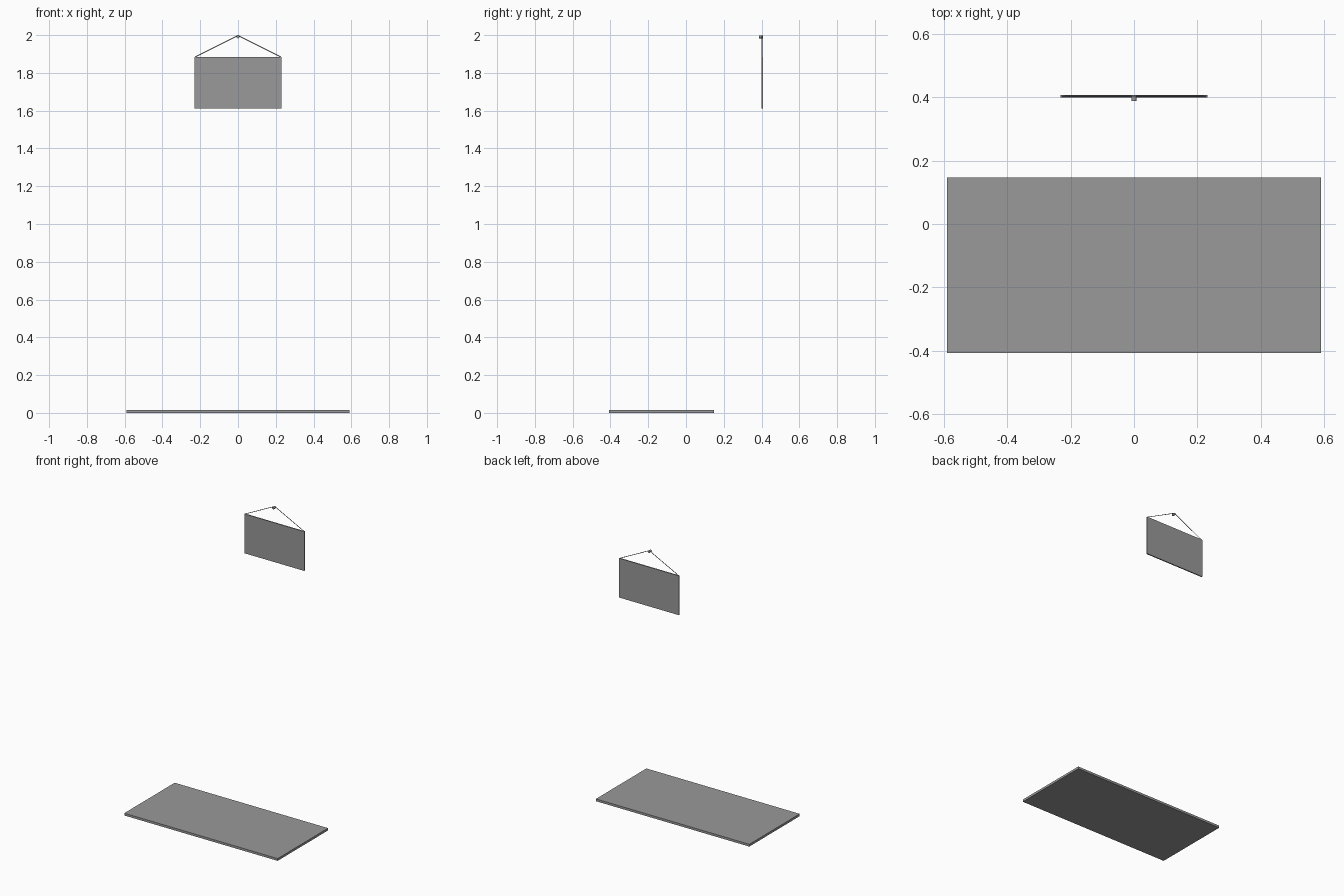
import bpy
import math
from mathutils import Vector

cube = bpy.data.objects.get("Cube")
if cube:
    bpy.data.objects.remove(cube, do_unlink=True)

GREY = (0.32, 0.32, 0.32, 1)
grey = bpy.data.materials.new("plain grey")
grey.use_nodes = True
grey.diffuse_color = GREY
grey.node_tree.nodes["Principled BSDF"].inputs["Base Color"].default_value = GREY


def finish(name):
    obj = bpy.context.object
    obj.name = name
    obj.data.materials.append(grey)
    return obj


def box(name, low, high):
    low, high = Vector(low), Vector(high)
    bpy.ops.mesh.primitive_cube_add(size=1, location=(low + high) / 2)
    obj = finish(name)
    obj.scale = high - low
    bpy.ops.object.transform_apply(location=False, rotation=False, scale=True)
    return obj


def rod(name, start, end, radius, sides):
    start, end = Vector(start), Vector(end)
    axis = end - start
    bpy.ops.mesh.primitive_cylinder_add(
        vertices=sides, radius=radius, depth=axis.length,
        location=(start + end) / 2,
        rotation=axis.to_track_quat("Z", "Y").to_euler())
    obj = finish(name)
    bpy.ops.object.shade_smooth_by_angle(angle=math.radians(40))
    return obj


# Floor mat
box("floor_mat", (-0.59, -0.407, 0), (0.59, 0.147, 0.016))

# Hanging sign board
box("sign_board", (-0.231, 0.399, 1.612), (0.231, 0.407, 1.885))

# Peg that carries the cord
rod("peg", (0, 0.387, 1.991), (0, 0.407, 1.991), 0.008, 16)

# Cord halves running from the peg to the top corners
for side, x in (("left", 0.228), ("right", -0.228)):
    rod("cord_" + side, (0, 0.403, 1.998), (x, 0.403, 1.884), 0.002, 8)
